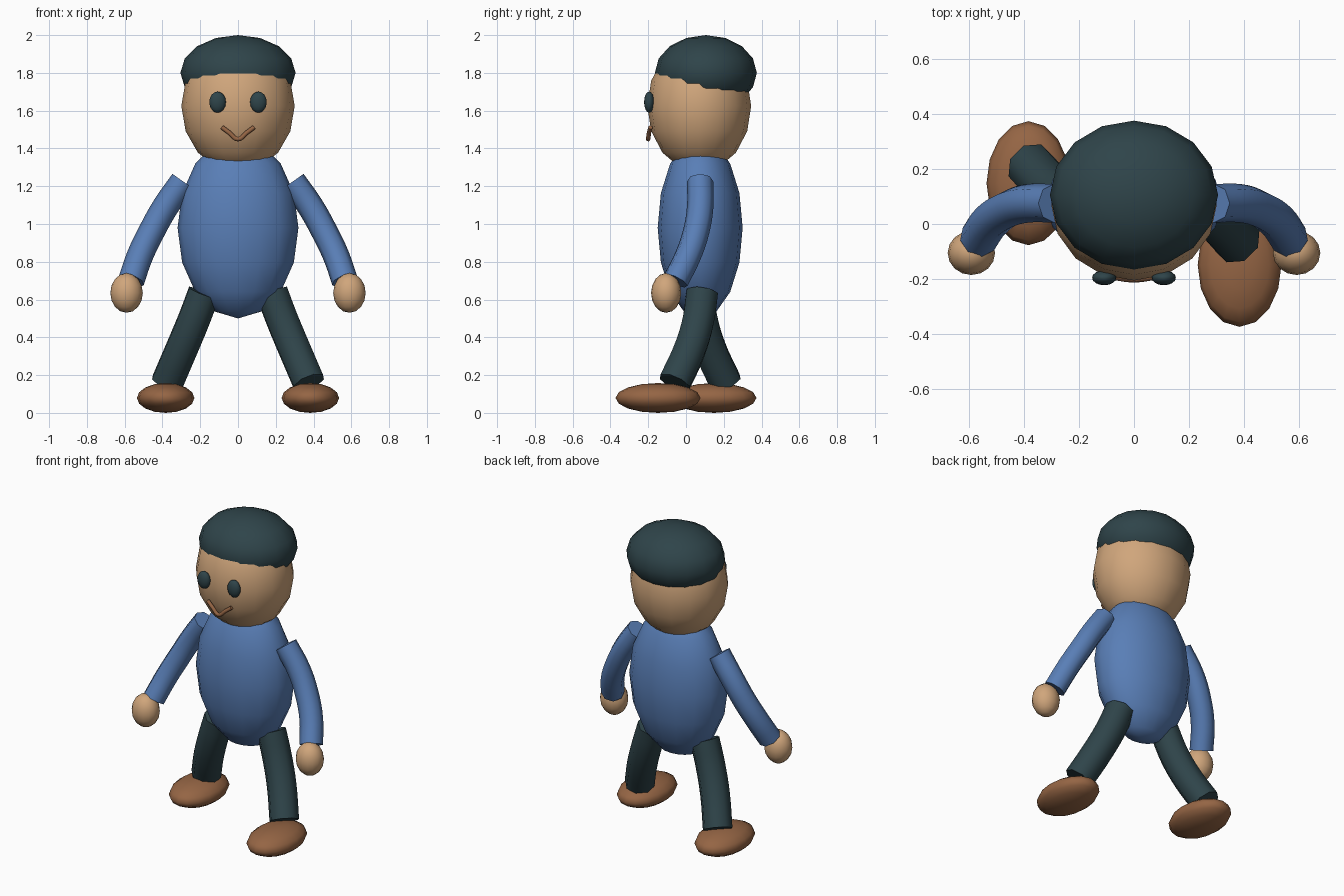
import bpy
import math

if "Cube" in bpy.data.objects:
    bpy.data.objects.remove(bpy.data.objects["Cube"])


def material(name, rgb):
    m = bpy.data.materials.new(name)
    m.diffuse_color = (*rgb, 1)
    m.use_nodes = True
    m.node_tree.nodes["Principled BSDF"].inputs["Base Color"].default_value = m.diffuse_color
    return m


SKIN = material("skin", (0.63, 0.38, 0.20))
BLUE = material("blue_cloth", (0.10, 0.21, 0.47))
DARK = material("dark_slate", (0.028, 0.058, 0.068))
BROWN = material("brown_leather", (0.30, 0.13, 0.058))


def finish(ob, name, mat, angle):
    ob.name = name
    ob.data.materials.clear()
    ob.data.materials.append(mat)
    bpy.ops.object.shade_smooth_by_angle(angle=math.radians(angle))


def ellipsoid(name, centre, radii, mat, segments=16, rings=8):
    bpy.ops.mesh.primitive_uv_sphere_add(segments=segments, ring_count=rings,
                                         radius=1, location=centre)
    ob = bpy.context.object
    ob.scale = radii
    bpy.ops.object.transform_apply(location=False, rotation=False, scale=True)
    finish(ob, name, mat, 80)


def tube(name, points, radius, mat):
    """Smooth capped tube with eight sides running through the points."""
    cu = bpy.data.curves.new(name, 'CURVE')
    cu.dimensions = '3D'
    cu.bevel_depth = radius
    cu.bevel_resolution = 2
    cu.resolution_u = 4
    cu.use_fill_caps = True
    sp = cu.splines.new('BEZIER')
    sp.bezier_points.add(len(points) - 1)
    for bp, p in zip(sp.bezier_points, points):
        bp.co = p
        bp.handle_left_type = bp.handle_right_type = 'AUTO'
    ob = bpy.data.objects.new(name, cu)
    bpy.context.collection.objects.link(ob)
    bpy.ops.object.select_all(action='DESELECT')
    ob.select_set(True)
    bpy.context.view_layer.objects.active = ob
    bpy.ops.object.convert(target='MESH')
    finish(bpy.context.object, name, mat, 60)


# Body, head and hair cap
ellipsoid("torso", (0, 0.075, 0.98), (0.32, 0.225, 0.48), BLUE)
ellipsoid("head", (0, 0.07, 1.625), (0.30, 0.275, 0.35), SKIN)
ellipsoid("hair", (0, 0.105, 1.80), (0.305, 0.27, 0.20), DARK)

# Mouth
tube("mouth", [(-0.085, -0.188, 1.512), (-0.045, -0.196, 1.482),
               (0, -0.20, 1.469 - 0.02), (0.045, -0.196, 1.482),
               (0.085, -0.188, 1.512)], 0.012, BROWN)

# Arm and leg centre lines for the +x side
arm = [(0.29, 0.075, 1.225), (0.385, 0.075, 1.09), (0.455, 0.055, 0.965),
       (0.52, 0.01, 0.83), (0.565, -0.055, 0.70)]
leg = [(0.18, 0.085, 0.635), (0.235, 0.065, 0.49), (0.30, 0.02, 0.335),
       (0.375, -0.06, 0.16)]

for s, side in ((1, "left"), (-1, "right")):
    ellipsoid(side + "_eye", (s * 0.108, -0.195, 1.645),
              (0.044, 0.027, 0.056), DARK)
    tube(side + "_arm", [(s * x, y, z) for x, y, z in arm], 0.07, BLUE)
    ellipsoid(side + "_hand", (s * 0.59, -0.105, 0.635),
              (0.086, 0.08, 0.105), SKIN)
    # Striding legs: the second one swings backwards
    tube(side + "_leg", [(s * x, 0.075 + s * (y - 0.075), z)
                         for x, y, z in leg], 0.09, DARK)
    ellipsoid(side + "_shoe", (s * 0.383, -s * 0.148, 0.079),
              (0.152, 0.225, 0.079), BROWN)
